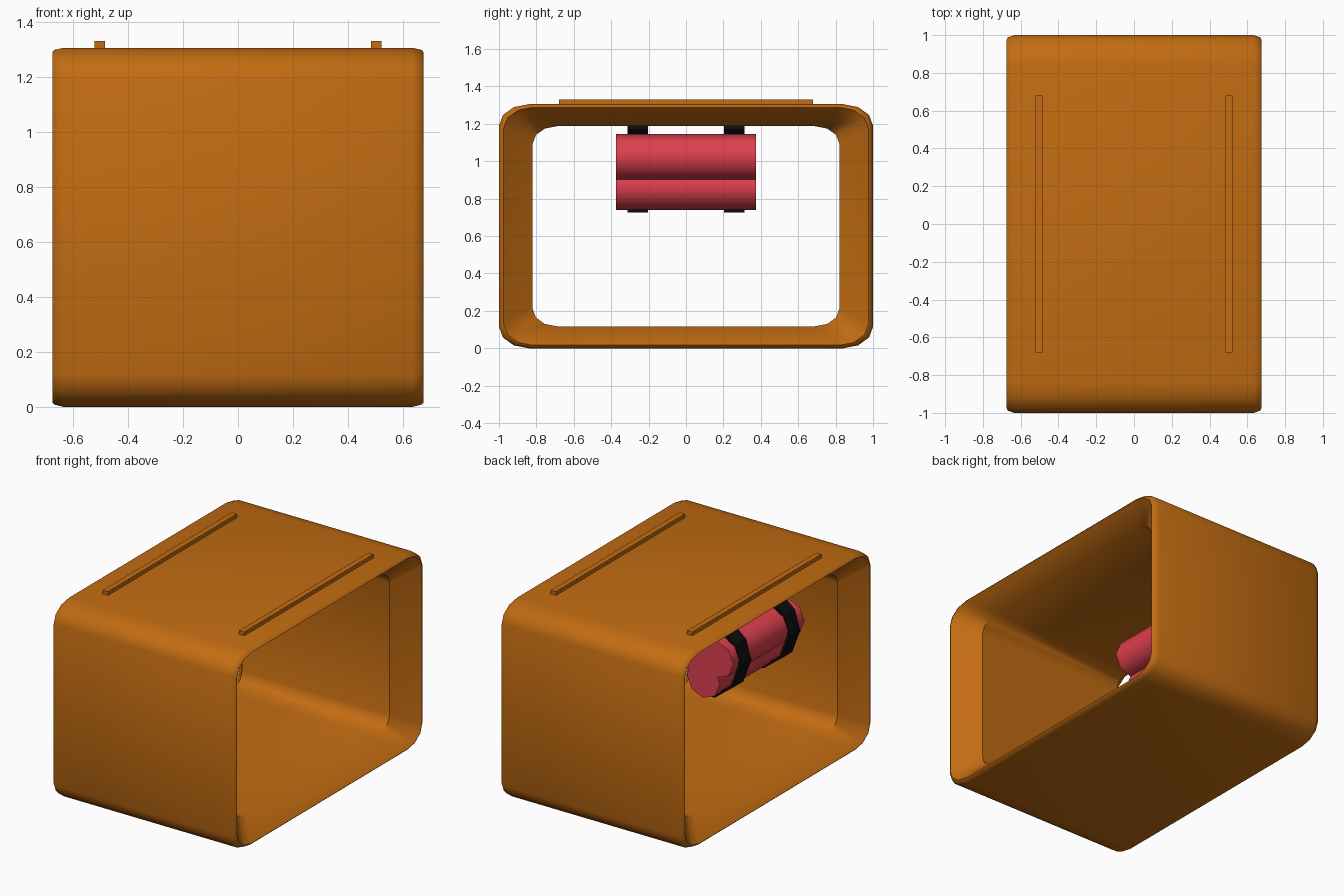
import bpy, bmesh
from math import sin, cos, pi, radians

if "Cube" in bpy.data.objects:
    bpy.data.objects.remove(bpy.data.objects["Cube"])


def material(name, rgb):
    m = bpy.data.materials.new(name)
    m.diffuse_color = (*rgb, 1)
    m.use_nodes = True
    m.node_tree.nodes["Principled BSDF"].inputs["Base Color"].default_value = m.diffuse_color
    return m


ORANGE = material("orange_paint", (0.54, 0.15, 0.006))
RED = material("red_tube", (0.72, 0.05, 0.075))
BLACK = material("black_strap", (0.004, 0.004, 0.004))


def finish(bm, name, mat, smooth=None):
    bmesh.ops.recalc_face_normals(bm, faces=bm.faces)
    me = bpy.data.meshes.new(name)
    bm.to_mesh(me)
    bm.free()
    ob = bpy.data.objects.new(name, me)
    bpy.context.collection.objects.link(ob)
    me.materials.append(mat)
    if smooth:
        bpy.ops.object.select_all(action='DESELECT')
        ob.select_set(True)
        bpy.context.view_layer.objects.active = ob
        bpy.ops.object.shade_smooth_by_angle(angle=radians(smooth))
    return ob


def bridge(bm, rings, closed):
    # quads between successive rings; closed also joins the last ring to the first
    n = len(rings[0])
    for i in range(len(rings) if closed else len(rings) - 1):
        a, b = rings[i], rings[(i + 1) % len(rings)]
        for j in range(n):
            k = (j + 1) % n
            bm.faces.new((a[j], a[k], b[k], b[j]))


# Shell: rounded-rectangle sleeve, open along x, flaring to a thin rim at both ends
HY, HZ, CZ, RY, RZ, SEG = 1.0, 0.6525, 0.6525, 0.16, 0.115, 3
outline = []
for q, (sy, sz) in enumerate([(1, 1), (-1, 1), (-1, -1), (1, -1)]):
    for i in range(SEG + 1):
        a = (q + i / SEG) * pi / 2
        outline.append((sy * (HY - RY) + RY * cos(a), sz * (HZ - RZ) + RZ * sin(a)))

half = [(0.635, 1.0), (0.668, 0.988), (0.675, 0.975), (0.66, 0.96), (0.545, 0.82)]
section = half + [(-x, s) for x, s in reversed(half)]
bm = bmesh.new()
rings = [[bm.verts.new((x, y * s, CZ + z * s)) for y, z in outline] for x, s in section]
bridge(bm, rings, True)
finish(bm, "shell", ORANGE, 50)

# Top rails
for side, x in (("left", -0.503), ("right", 0.503)):
    bm = bmesh.new()
    bmesh.ops.create_cube(bm, size=1)
    for v in bm.verts:
        v.co = (x + v.co.x * 0.038, v.co.y * 1.36, 1.312 + v.co.z * 0.036)
    finish(bm, side + "_top_rail", ORANGE)

# Three bundled octagonal tubes hanging under the roof
R = 0.122
for name, x, z in (("outer", -0.49, 1.023), ("inner", -0.29, 1.023), ("lower", -0.39, 0.862)):
    bm = bmesh.new()
    rings = [[bm.verts.new((x + R * cos(i * pi / 4), y, z + R * sin(i * pi / 4)))
              for i in range(8)] for y in (-0.375, 0.375)]
    bridge(bm, rings, False)
    for r in rings:
        bm.faces.new(r)
    finish(bm, name + "_tube", RED, 50)

# Straps: bands from the roof around the outer side and under the bundle
path = [(-0.50, 1.19), (-0.585, 1.12), (-0.625, 0.99), (-0.565, 0.83), (-0.43, 0.727), (-0.34, 0.727)]
inner = [(-0.48, 1.17), (-0.57, 1.105), (-0.605, 0.99), (-0.548, 0.842), (-0.425, 0.742), (-0.34, 0.742)]
for name, y in (("front", -0.257), ("back", 0.257)):
    bm = bmesh.new()
    rings = [[bm.verts.new((px, y + s * 0.055, pz)) for (px, pz), s in
              ((o, -1), (o, 1), (i, 1), (i, -1))] for o, i in zip(path, inner)]
    bridge(bm, rings, False)
    bm.faces.new(rings[0])
    bm.faces.new(rings[-1])
    finish(bm, name + "_strap", BLACK)
